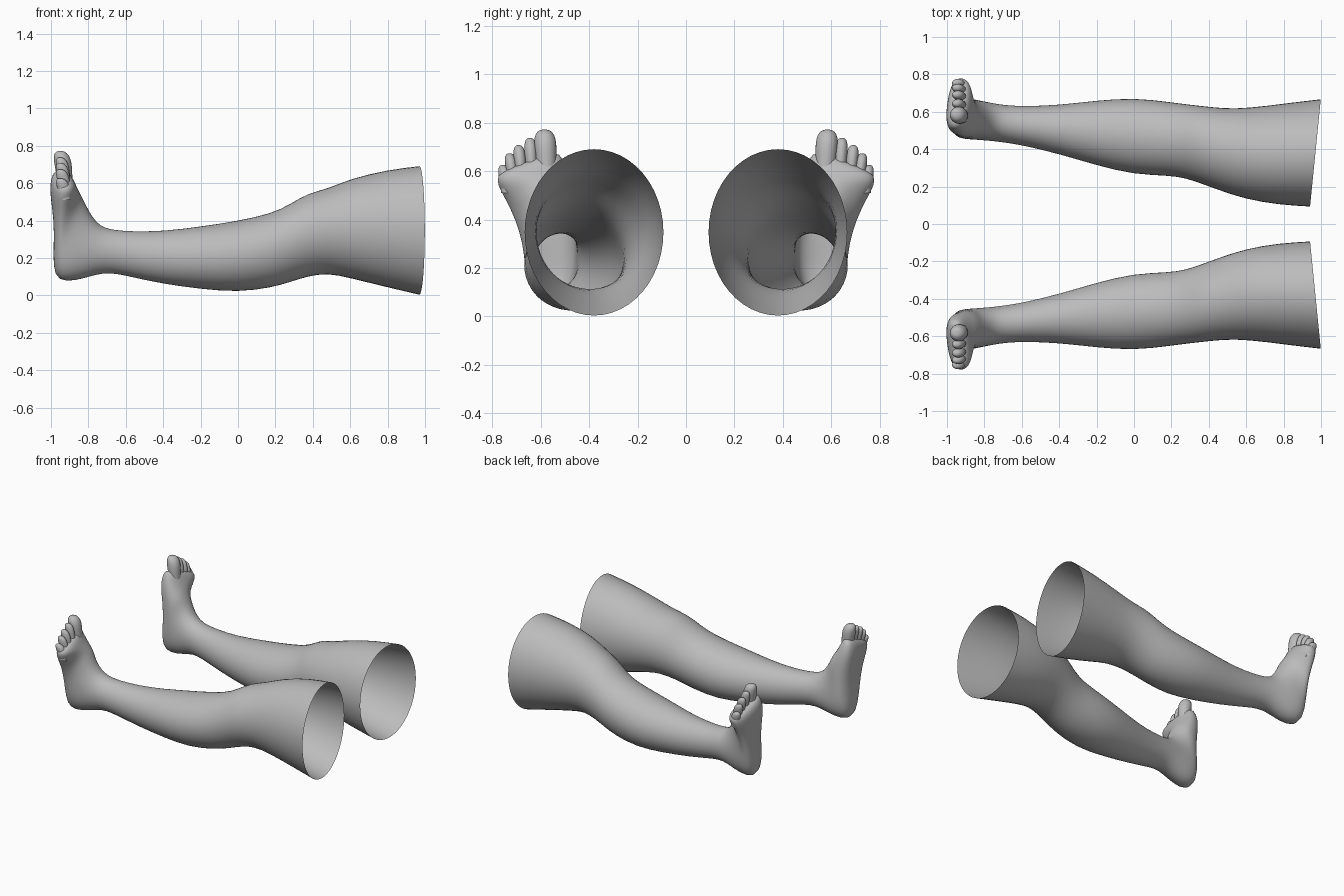
import bpy, bmesh, math
from mathutils import Vector

if "Cube" in bpy.data.objects:
    bpy.data.objects.remove(bpy.data.objects["Cube"])

skin = bpy.data.materials.new("grey skin")
skin.diffuse_color = (0.5, 0.5, 0.5, 1)
skin.use_nodes = True
skin.node_tree.nodes["Principled BSDF"].inputs["Base Color"].default_value = skin.diffuse_color


def loft(name, sections, sides, cap, levels):
    """Skin oval sections: front (x, z), back (x, z), y range, slant, squareness, skew."""
    bm = bmesh.new()
    rings = []
    for fx, fz, bx, bz, y0, y1, slant, power, skew in sections:
        front, back = Vector((fx, 0, fz)), Vector((bx, 0, bz))
        mid, half = (front + back) / 2, (front - back) / 2
        along = Vector((-half.z, 0, half.x)).normalized()
        ring = []
        for i in range(sides):
            a = 2 * math.pi * i / sides
            c = math.copysign(abs(math.cos(a)) ** power, math.cos(a))
            s = math.copysign(abs(math.sin(a)) ** power, math.sin(a))
            dy = s * (y1 - y0) / 2
            p = mid + half * c + along * slant * dy
            p.y = (y0 + y1) / 2 + dy + skew * c
            ring.append(bm.verts.new(p))
        rings.append(ring)
    for r0, r1 in zip(rings, rings[1:]):
        for i in range(sides):
            j = (i + 1) % sides
            bm.faces.new((r0[i], r0[j], r1[j], r1[i]))
    if cap:
        end = bm.faces.new(rings[-1])
        bmesh.ops.poke(bm, faces=[end])
    bmesh.ops.recalc_face_normals(bm, faces=bm.faces)
    # an open tube needs its first wall pointing away from its axis
    bm.faces.ensure_lookup_table()
    f = bm.faces[0]
    centre = sum((v.co for v in rings[0]), Vector()) / sides
    if f.normal.dot(f.calc_center_median() - centre) < 0:
        bmesh.ops.reverse_faces(bm, faces=bm.faces)
    for f in bm.faces:
        f.smooth = True
    mesh = bpy.data.meshes.new(name)
    bm.to_mesh(mesh)
    bm.free()
    mesh.materials.append(skin)
    ob = bpy.data.objects.new(name, mesh)
    bpy.context.collection.objects.link(ob)
    # the second leg is the mirror image across y = 0
    mirror = ob.modifiers.new("other side", 'MIRROR')
    mirror.use_axis = (False, True, False)
    mirror.use_mirror_merge = False
    sub = ob.modifiers.new("smooth skin", 'SUBSURF')
    sub.levels = sub.render_levels = levels


# thigh, knee, calf and ankle: x, top z, bottom z, inner y, outer y
leg = [(0.97, 0.695, 0.00, 0.09, 0.67), (0.80, 0.675, 0.04, 0.10, 0.65),
       (0.60, 0.627, 0.09, 0.13, 0.62), (0.48, 0.572, 0.118, 0.17, 0.62),
       (0.37, 0.548, 0.10, 0.21, 0.632), (0.28, 0.49, 0.07, 0.243, 0.642),
       (0.18, 0.44, 0.04, 0.258, 0.655), (0.0, 0.40, 0.015, 0.262, 0.677),
       (-0.2, 0.37, 0.033, 0.312, 0.662), (-0.4, 0.344, 0.06, 0.373, 0.637),
       (-0.58, 0.343, 0.10, 0.417, 0.63), (-0.68, 0.352, 0.122, 0.433, 0.635)]
sections = [(x, t, x, b, y0, y1, -0.1 if x > 0.7 else 0, 1, 0)
            for x, t, b, y0, y1 in leg]
# heel and foot, turning upward around the instep
sections += [(-0.735, 0.372, -0.76, 0.112, 0.442, 0.645, 0, 1, 0),
             (-0.77, 0.41, -0.87, 0.075, 0.448, 0.66, 0, 0.95, 0),
             (-0.795, 0.45, -0.965, 0.075, 0.452, 0.67, 0, 0.9, 0),
             (-0.815, 0.49, -0.99, 0.15, 0.455, 0.675, 0, 0.85, 0),
             (-0.835, 0.53, -0.985, 0.28, 0.46, 0.69, 0, 0.85, -0.01),
             (-0.855, 0.565, -0.985, 0.41, 0.468, 0.73, -0.1, 0.85, -0.01),
             (-0.87, 0.60, -1.0, 0.52, 0.485, 0.772, -0.25, 0.8, 0),
             (-0.885, 0.63, -1.0, 0.585, 0.51, 0.782, -0.35, 0.8, 0),
             (-0.91, 0.645, -0.985, 0.625, 0.53, 0.775, -0.4, 0.8, 0)]
loft("leg", sections, 24, True, 1)

# toes: base y, tip y, base z, tip z, radius
toes = [("big_toe", 0.575, 0.585, 0.58, 0.772, 0.047),
        ("second_toe", 0.635, 0.645, 0.57, 0.738, 0.027),
        ("third_toe", 0.678, 0.692, 0.56, 0.708, 0.026),
        ("fourth_toe", 0.712, 0.729, 0.54, 0.674, 0.025),
        ("little_toe", 0.74, 0.755, 0.51, 0.626, 0.026)]
profile = [(0, 0.95), (0.35, 0.92), (0.62, 1.05), (0.84, 0.98), (0.96, 0.7), (1.0, 0.3)]
for name, ya, yb, za, zb, r in toes:
    rings = []
    for t, k in profile:
        x = -0.925 - 0.025 * t * t
        y, z = ya + (yb - ya) * t, za + (zb - za) * t
        d = max(r, 0.034) * k
        rings.append((x + d, z, x - d, z, y - r * k, y + r * k, 0, 1, 0))
    loft(name, rings, 12, True, 1)
